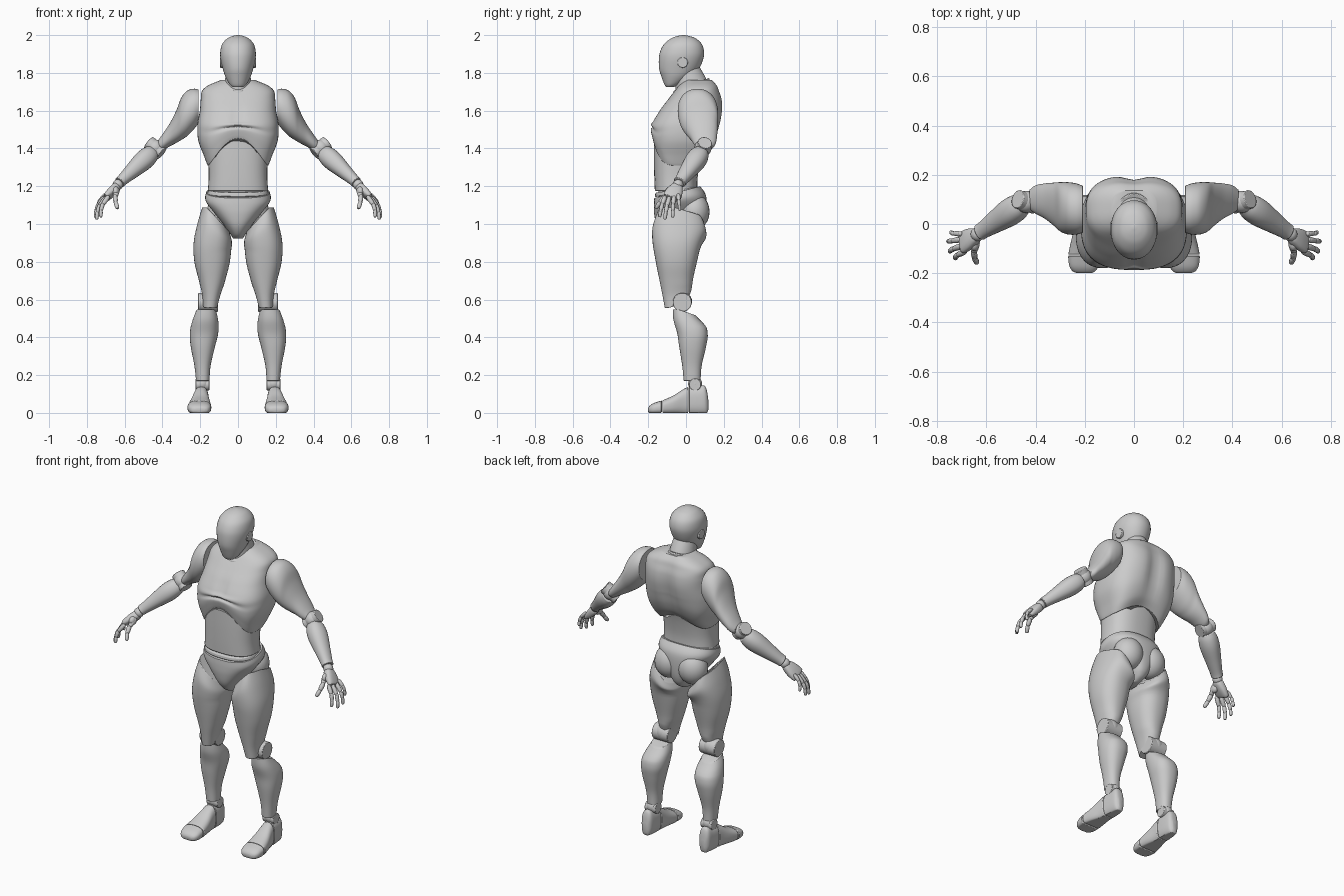
import bpy, bmesh, math
from mathutils import Vector, Matrix

V = Vector


def finish(name, bm, mirror, bevel=0.0):
    bmesh.ops.recalc_face_normals(bm, faces=bm.faces)
    me = bpy.data.meshes.new(name)
    bm.to_mesh(me)
    bm.free()
    me.shade_smooth()
    me.set_sharp_from_angle(angle=math.radians(40))
    ob = bpy.data.objects.new(name, me)
    bpy.context.collection.objects.link(ob)
    if mirror:
        ob.modifiers.new("mirror", "MIRROR").use_mirror_merge = False
    if bevel:
        b = ob.modifiers.new("bevel", "BEVEL")
        b.width, b.segments, b.limit_method = bevel, 2, "ANGLE"
        b.angle_limit = math.radians(50)
    return ob


def smooth_rows(secs, n):
    """Catmull-Rom rows through the given cross-sections."""
    s = [secs[0]] + list(secs) + [secs[-1]]
    rows = []
    for i in range(1, len(s) - 2):
        for k in range(n):
            t = k / n
            rows.append([0.5 * (2 * b + (c - a) * t + (2 * a - 5 * b + 4 * c - d) * t * t
                                + (3 * b - a - 3 * c + d) * t ** 3)
                         for a, b, c, d in zip(*s[i - 1:i + 3])])
    return rows + [list(secs[-1])]


def loft(name, secs, p=2.2, axis="z", warp=None, mat=None, mirror=False,
         sides=40, n=5, bevel=0.005):
    """Sections are (position, u min, u max, v min, v max), superellipse outline."""
    bm = bmesh.new()
    rings = []
    for s, u0, u1, v0, v1 in smooth_rows(secs, n):
        ring = []
        for k in range(sides):
            a = math.tau * k / sides
            c, d = math.cos(a), math.sin(a)
            u = (u0 + u1) / 2 + (u1 - u0) / 2 * math.copysign(abs(c) ** (2 / p), c)
            v = (v0 + v1) / 2 + (v1 - v0) / 2 * math.copysign(abs(d) ** (2 / p), d)
            co = V({"z": (u, v, s), "y": (u, s, v), "x": (s, u, v)}[axis])
            if warp:
                co = warp(co)
            ring.append(bm.verts.new(mat @ co if mat else co))
        rings.append(ring)
    for r, q in zip(rings, rings[1:]):
        for k in range(sides):
            j = (k + 1) % sides
            bm.faces.new((r[k], r[j], q[j], q[k]))
    bm.faces.new(rings[0])
    bm.faces.new(rings[-1])
    return finish(name, bm, mirror, bevel)


def limb(name, p0, p1, secs, wide=(0, 1, 0), sides=24, n=4, bevel=0.003, p=2.2):
    """Tapered piece from p0 to p1; sections are (fraction, half width, half depth)."""
    z = V(p1) - V(p0)
    length = z.length
    z.normalize()
    x = (V(wide) - z * V(wide).dot(z)).normalized()
    y = z.cross(x)
    m = Matrix.Translation(p0) @ Matrix((x, y, z)).transposed().to_4x4()
    loft(name, [(t * length, -a, a, -b, b) for t, a, b in secs], p, mat=m,
         mirror=True, sides=sides, n=n, bevel=bevel)


def ball(name, c, r, scale=(1, 1, 1), mirror=True, seg=24):
    bm = bmesh.new()
    bmesh.ops.create_uvsphere(bm, u_segments=seg, v_segments=seg // 2, radius=r,
                              matrix=Matrix.Translation(c) @ Matrix.Diagonal((*scale, 1)))
    finish(name, bm, mirror)


def disc(name, c, axis, r, half):
    a = V(axis).normalized() * half
    limb(name, V(c) - a, V(c) + a, [(0, r, r), (1, r, r)], wide=(0, 0.3, 1), sides=32, n=1, p=2)


def gauss(v, c, w):
    return math.exp(-((v - c) / w) ** 2)


# Head, ear discs, neck and collar
def sym(rows):
    return [(z, -w, w, a, b) for z, w, a, b in rows]


loft("head", sym([(1.725, .028, -.105, -.065), (1.74, .045, -.115, -.03), (1.78, .067, -.13, .03),
                  (1.82, .08, -.142, .068), (1.87, .092, -.144, .09), (1.91, .094, -.138, .096),
                  (1.95, .085, -.118, .085), (1.98, .06, -.083, .056), (1.994, .033, -.05, .022),
                  (2.0, .006, -.02, -.008)]), 2.1)
disc("ear_disc", (.085, -.018, 1.855), (1, 0, 0), .028, .01)


def tilt(co):
    return co + V((0, 0, .36 * (co.y - .03)))


loft("neck", sym([(1.64, .085, -.06, .125), (1.72, .074, -.055, .115), (1.83, .062, -.06, .065)]), 2, warp=tilt)
loft("collar", sym([(1.69, .09, -.072, .135), (1.715, .086, -.07, .13), (1.74, .08, -.066, .122)]), 2, warp=tilt)


# Chest with arched lower edge, pectoral and spine grooves
def chest_shape(co):
    x, y, z = co
    t = max(0, min(1, (1.54 - z) / .24))
    arch = max(0, 1 - (x / .165) ** 2) ** 1.3 * (.15 if y < 0 else .07)
    front = y < -.05
    if front:
        y += .012 * gauss(x, 0, .02) * gauss(z, 1.56, .06)
        y += .014 * gauss(z, 1.475 + .5 * x * x, .018) * gauss(x, 0, .15)
    elif y > .05:
        y -= .022 * gauss(x, 0, .045) * gauss(z, 1.55, .17)
    return V((x, y, z + arch * t))


loft("chest", sym([(1.305, .16, -.172, .09), (1.36, .18, -.18, .13), (1.44, .21, -.187, .162),
                   (1.52, .215, -.184, .182), (1.6, .202, -.14, .196), (1.66, .197, -.095, .193),
                   (1.705, .19, -.06, .178), (1.735, .155, -.035, .165), (1.762, .09, -.005, .14)]),
     2.7, warp=chest_shape, sides=72, n=8)

# Abdomen and waistband
loft("abdomen", sym([(1.175, .16, -.165, .06), (1.25, .155, -.168, .062), (1.35, .158, -.17, .08),
                     (1.45, .165, -.17, .11)]), 2.5)


def back_rise(co):
    t = max(0, min(1, (co.z - .97) / .17))
    return co + V((0, 0, t * (.26 * (co.y + .165) - .0)))


loft("waist_core", sym([(1.1, .14, -.145, .05), (1.22, .14, -.145, .05)]), 2.4, n=2)
loft("waistband", sym([(1.143, .163, -.165, .07), (1.165, .158, -.162, .062)]), 2.5,
     warp=lambda c: c + V((0, 0, .2 * (c.y + .165) * .7)), n=2)

# Pelvis with buttocks
loft("pelvis", sym([(.922, .025, -.09, .03), (.945, .04, -.125, .07), (.99, .075, -.155, .1),
                    (1.05, .13, -.168, .11), (1.1, .172, -.17, .105), (1.138, .168, -.168, .075)]),
     2.4, warp=back_rise, sides=48)
ball("buttock", (.078, .045, 1.065), .08, (1.08, 1.0, 1.2))


# Legs
def thigh_cut(co):
    x, y, z = co
    t = max(0, min(1, (z - .86) / .23))
    top = 1.09 - 1.1 * max(0, .165 - x) - .3 * max(0, y + .06)
    z += t * (top - 1.09)
    s = max(0, min(1, (.68 - co.z) / .12))
    return V((x, y, z + s * .5 * max(0, y + .085)))


loft("thigh", [(1.09, .045, .19, -.155, .095), (1.0, .032, .216, -.178, .108), (.9, .034, .235, -.176, .082),
               (.8, .043, .231, -.16, .058), (.7, .068, .207, -.14, .036), (.62, .092, .19, -.124, .028),
               (.555, .108, .185, -.112, .012)], 2.3, warp=thigh_cut, mirror=True)
ball("knee_ball", (.158, -.02, .59), .052)
disc("knee_disc", (.158, -.02, .585), (1, 0, 0), .05, .053)
loft("shin", [(.548, .115, .222, -.07, .05), (.49, .104, .243, -.066, .095), (.42, .105, .255, -.046, .115),
              (.35, .122, .25, -.036, .106), (.25, .145, .231, -.02, .083), (.17, .151, .222, -.012, .077)],
     2.3, mirror=True,
     warp=lambda c: c - V((0, 0, max(0, (c.z - .45) / .1) * .35 * max(0, c.y + .04))))
ball("ankle_ball", (.188, .048, .155), .037)
disc("ankle_disc", (.188, .048, .15), (1, 0, 0), .032, .036)


def flat_sole(co):
    return V((co.x, co.y, max(0, co.z)))


loft("toe_cap", [(-.2, .175, .23, .006, .026), (-.192, .158, .249, -.003, .038), (-.17, .145, .263, -.008, .052),
                 (-.128, .141, .268, -.01, .066)], 2.6, "y", flat_sole, mirror=True)
loft("foot", [(-.124, .141, .267, -.01, .067), (-.07, .146, .256, -.01, .09), (-.02, .153, .242, -.01, .122),
              (.012, .155, .235, -.01, .138)], 2.6, "y", flat_sole, mirror=True)
loft("heel", [(.016, .155, .235, -.01, .138), (.06, .156, .232, -.01, .14), (.095, .16, .228, -.008, .145),
              (.11, .168, .22, -.003, .12), (.118, .18, .208, .015, .07)], 2.6, "y", flat_sole, mirror=True)

# Arms
loft("upper_arm", [(.208, -.035, .155, 1.535, 1.712), (.235, -.043, .165, 1.5, 1.716), (.27, -.042, .17, 1.465, 1.705),
                   (.3, -.03, .17, 1.445, 1.67), (.325, -.008, .168, 1.43, 1.605), (.36, .02, .165, 1.412, 1.535),
                   (.4, .042, .157, 1.39, 1.475), (.425, .06, .138, 1.39, 1.44)], 2.1, "x", mirror=True)
ball("elbow_ball", (.438, .09, 1.402), .045)
disc("elbow_disc", (.438, .09, 1.402), (.75, .24, .62), .038, .047)
limb("forearm", (.452, .083, 1.38), (.627, -.034, 1.22),
     [(0, .04, .04), (.12, .052, .05), (.32, .055, .052), (.65, .044, .04), (.9, .035, .031), (1, .034, .03)])
ball("wrist_ball", (.636, -.042, 1.208), .028)

# Hand: palm, fingers and thumb
limb("palm", (.638, -.045, 1.2), (.702, -.078, 1.137),
     [(0, .026, .022), (.15, .034, .025), (.5, .044, .024), (.85, .047, .019), (1, .043, .014)], (-.35, 1, .1), p=2.6)
digits = {"index_finger": ((.69, -.113, 1.14), (.726, -.14, 1.036), .0125),
          "middle_finger": ((.703, -.09, 1.135), (.748, -.112, 1.024), .0125),
          "ring_finger": ((.709, -.064, 1.14), (.755, -.07, 1.034), .012),
          "little_finger": ((.706, -.04, 1.152), (.742, -.032, 1.07), .0105),
          "thumb": ((.64, -.078, 1.178), (.637, -.16, 1.082), .0145)}
for name, (a, b, r) in digits.items():
    a, b = V(a), V(b)
    bulge = V((.012, -.002, .006))
    pts = [a, a.lerp(b, .42) + bulge, a.lerp(b, .73) + bulge * .8, b]
    for i in range(3):
        q = r * (1 - .1 * i)
        limb(f"{name}_{i + 1}", pts[i], pts[i + 1],
             [(0, q * .8, q * .8), (.2, q, q), (.8, q * .88, q * .88), (1, q * .55, q * .55)],
             sides=12, n=3, bevel=0)
        ball(f"{name}_joint_{i + 1}", pts[i], q * .95, seg=12)
ball("thumb_base", (.648, -.082, 1.172), .024, (.8, 1.2, 1.1))
